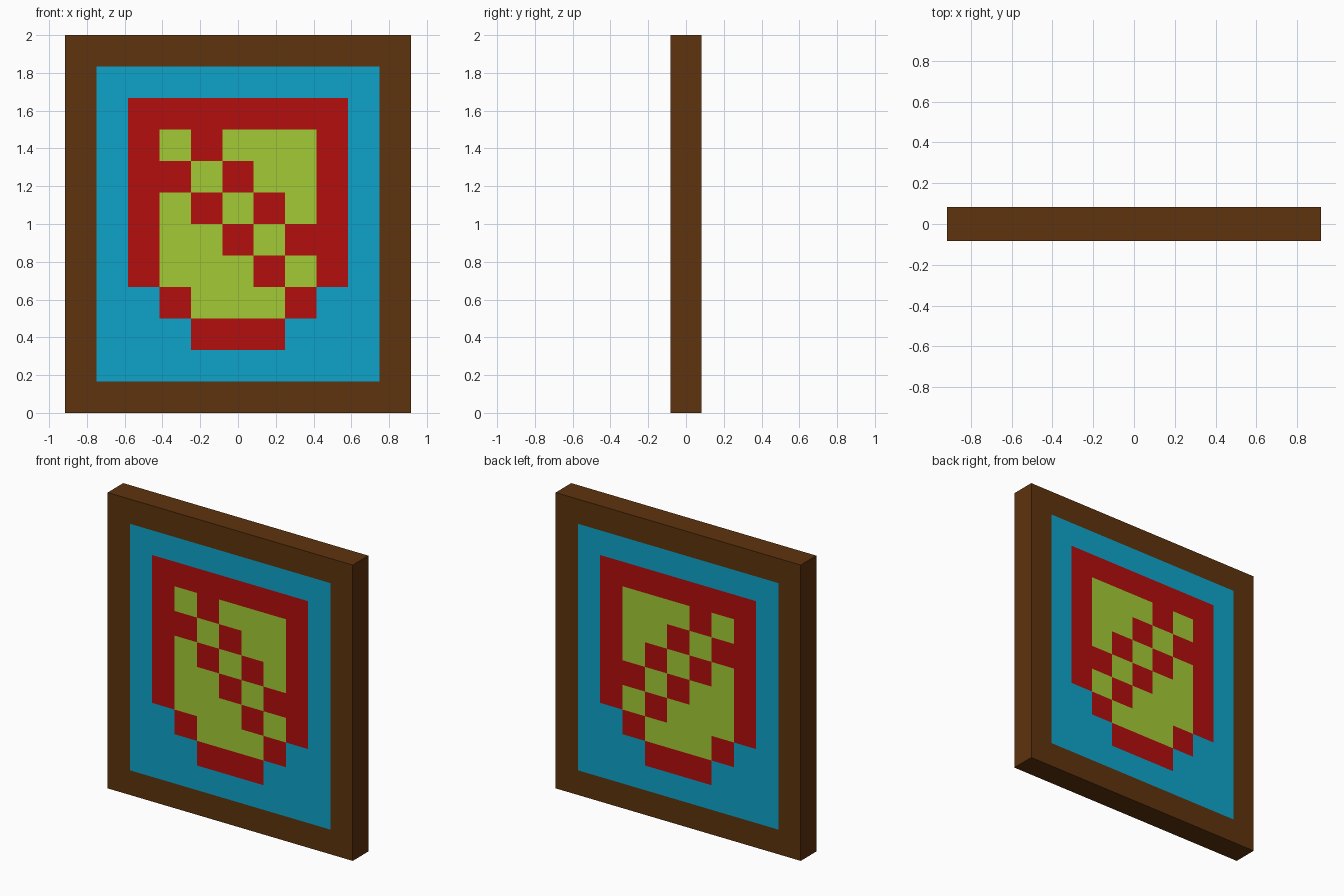
import bpy, bmesh

if "Cube" in bpy.data.objects:
    bpy.data.objects.remove(bpy.data.objects["Cube"])

CELL = 1 / 6          # one square of the panel, also its thickness
HALF = CELL / 2

# Square layout seen from the front: W wood, B blue, R red, G green
ROWS = [
    "WWWWWWWWWWW",
    "WBBBBBBBBBW",
    "WBRRRRRRRBW",
    "WBRGRGGGRBW",
    "WBRRGRGGRBW",
    "WBRGRGRGRBW",
    "WBRGGRGRRBW",
    "WBRGGGRGRBW",
    "WBBRGGGRBBW",
    "WBBBRRRBBBW",
    "WBBBBBBBBBW",
    "WWWWWWWWWWW",
]
NX, NZ = len(ROWS[0]), len(ROWS)

PARTS = {
    "W": ("frame", "brown wood", (94, 51, 13)),
    "B": ("background_panel", "blue", (14, 163, 202)),
    "R": ("shield_and_band", "red", (180, 14, 14)),
    "G": ("shield_field", "lime green", (163, 202, 54)),
}


def linear(c):
    c /= 255
    return c / 12.92 if c <= 0.04045 else ((c + 0.055) / 1.055) ** 2.4


def build_part(key):
    """Flush front and back squares of one colour, plus walls on the outer rim."""
    name, colour, rgb = PARTS[key]
    bm = bmesh.new()

    def quad(*pts):
        bm.faces.new([bm.verts.new(p) for p in pts])

    for r, row in enumerate(ROWS):
        for c, k in enumerate(row):
            if k != key:
                continue
            x0 = (c - NX / 2) * CELL
            z0 = (NZ - 1 - r) * CELL
            x1, z1 = x0 + CELL, z0 + CELL
            f, b = -HALF, HALF
            quad((x0, f, z0), (x1, f, z0), (x1, f, z1), (x0, f, z1))
            quad((x1, b, z0), (x0, b, z0), (x0, b, z1), (x1, b, z1))
            if c == 0:
                quad((x0, b, z0), (x0, f, z0), (x0, f, z1), (x0, b, z1))
            if c == NX - 1:
                quad((x1, f, z0), (x1, b, z0), (x1, b, z1), (x1, f, z1))
            if r == 0:
                quad((x0, f, z1), (x1, f, z1), (x1, b, z1), (x0, b, z1))
            if r == NZ - 1:
                quad((x0, b, z0), (x1, b, z0), (x1, f, z0), (x0, f, z0))
    bmesh.ops.remove_doubles(bm, verts=bm.verts, dist=1e-4)

    mesh = bpy.data.meshes.new(name)
    bm.to_mesh(mesh)
    bm.free()
    mat = bpy.data.materials.new(colour)
    mat.diffuse_color = (*[linear(v) for v in rgb], 1)
    mat.use_nodes = True
    mat.node_tree.nodes["Principled BSDF"].inputs["Base Color"].default_value = mat.diffuse_color
    mesh.materials.append(mat)
    bpy.context.collection.objects.link(bpy.data.objects.new(name, mesh))


for key in PARTS:
    build_part(key)
